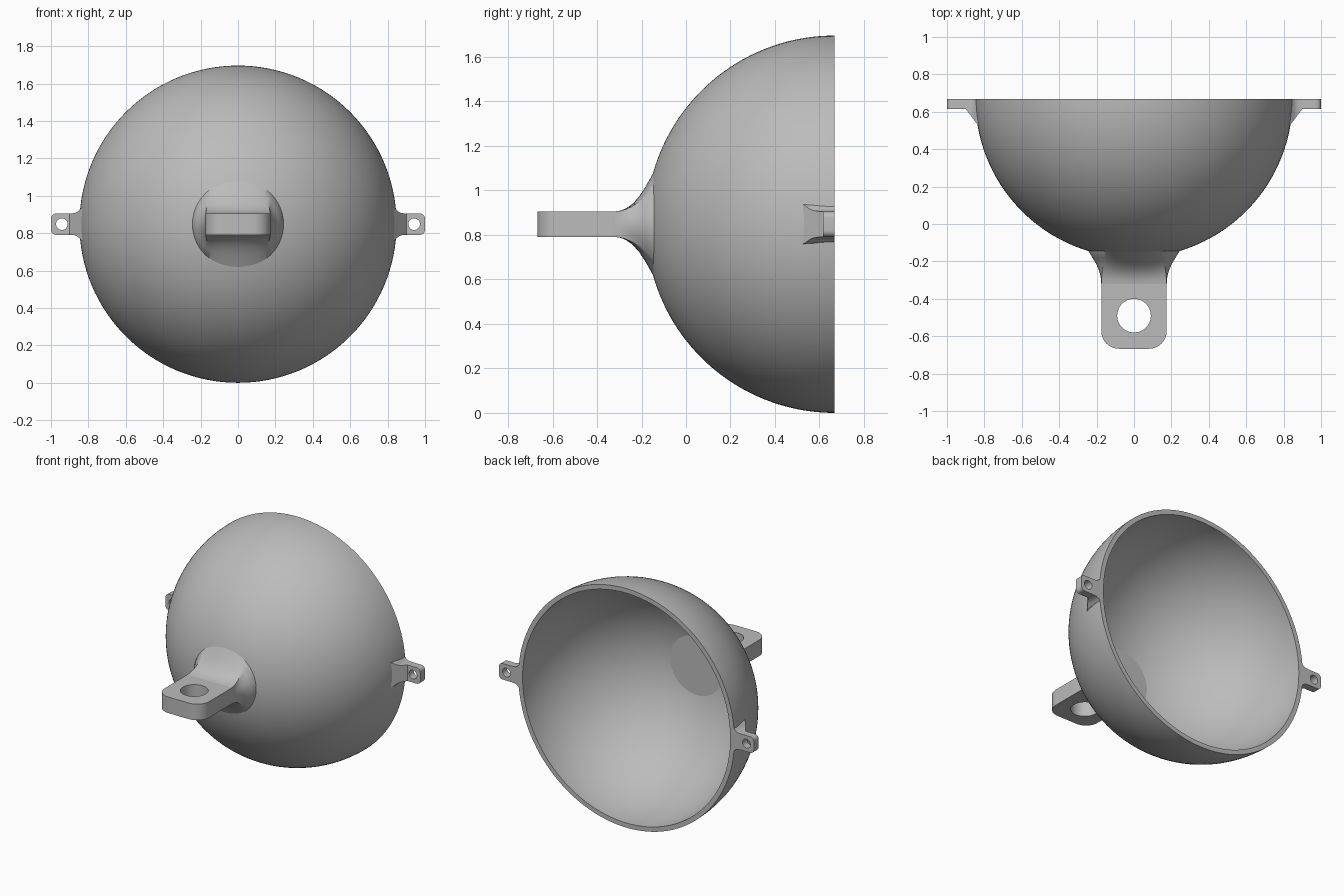
import bpy, bmesh
from math import sin, cos, pi
from mathutils import Vector

if "Cube" in bpy.data.objects:
    bpy.data.objects.remove(bpy.data.objects["Cube"], do_unlink=True)

RIM_Y, MID_Z, R_OUT, R_IN = 0.668, 0.848, 0.848, 0.815
HALF = 0.057  # half thickness of the lugs

grey = bpy.data.materials.new("plain grey")
grey.use_nodes = True
colour = (0.5, 0.5, 0.5, 1)
grey.diffuse_color = colour
grey.node_tree.nodes["Principled BSDF"].inputs["Base Color"].default_value = colour


def finish(bm, name, angle=30):
    bmesh.ops.remove_doubles(bm, verts=bm.verts, dist=1e-5)
    bmesh.ops.recalc_face_normals(bm, faces=bm.faces)
    mesh = bpy.data.meshes.new(name)
    bm.to_mesh(mesh)
    bm.free()
    mesh.materials.append(grey)
    ob = bpy.data.objects.new(name, mesh)
    bpy.context.collection.objects.link(ob)
    bpy.ops.object.select_all(action="DESELECT")
    ob.select_set(True)
    bpy.context.view_layer.objects.active = ob
    bpy.ops.object.shade_smooth_by_angle(angle=angle * pi / 180)
    return ob


def loft(name, rings, angle=30):
    """Skin a series of matching closed rings and cap both ends."""
    bm = bmesh.new()
    loops = [[bm.verts.new(p) for p in ring] for ring in rings]
    for a, b in zip(loops, loops[1:]):
        for i in range(len(a)):
            j = (i + 1) % len(a)
            bm.faces.new((a[i], a[j], b[j], b[i]))
    bm.faces.new(loops[0])
    bm.faces.new(loops[-1])
    return finish(bm, name, angle)


def arc(cx, cy, r, start, end, steps):
    return [(cx + r * cos(start + (end - start) * i / steps),
             cy + r * sin(start + (end - start) * i / steps)) for i in range(steps + 1)]


def holed_plate(name, outline, hole, place, direction):
    """Flat plate with a round hole, thickened along direction."""
    bm = bmesh.new()
    edges = []
    for loop in (outline, hole):
        vs = [bm.verts.new(place(u, v)) for u, v in loop]
        edges += [bm.edges.new((vs[i - 1], vs[i])) for i in range(len(vs))]
    bmesh.ops.triangle_fill(bm, edges=edges, use_beauty=True)
    ext = bmesh.ops.extrude_face_region(bm, geom=bm.faces[:], use_keep_orig=True)
    moved = [g for g in ext["geom"] if isinstance(g, bmesh.types.BMVert)]
    bmesh.ops.translate(bm, verts=moved, vec=Vector(direction))
    return finish(bm, name)


# Hollow hemisphere, revolved about the y axis
bm = bmesh.new()
steps = 48
profile = [(R_OUT * sin(pi / 2 * i / steps), R_OUT * cos(pi / 2 * i / steps)) for i in range(steps + 1)]
profile += [(R_IN * cos(pi / 2 * i / steps), R_IN * sin(pi / 2 * i / steps)) for i in range(steps + 1)]
vs = [bm.verts.new((r, RIM_Y - d, MID_Z)) for r, d in profile]
es = [bm.edges.new(pair) for pair in zip(vs, vs[1:])]
bmesh.ops.spin(bm, geom=vs + es, cent=(0, 0, MID_Z), axis=(0, 1, 0),
               angle=2 * pi, steps=128, use_merge=True)
finish(bm, "hemisphere_shell")

# Flared neck: a round base blending into the rectangular eye plate
# Each entry: y, half width, half height, squareness
neck = [(-0.12, 0.245, 0.245, 0), (-0.142, 0.245, 0.24, 0), (-0.18, 0.222, 0.172, 0.15),
        (-0.21, 0.204, 0.126, 0.35), (-0.24, 0.19, 0.092, 0.6), (-0.27, 0.181, 0.071, 0.82),
        (-0.295, 0.176, 0.061, 0.95), (-0.32, 0.175, HALF, 1)]
rings = []
for y, a, b, s in neck:
    ring = []
    for i in range(96):
        c, d = cos(2 * pi * i / 96), sin(2 * pi * i / 96)
        k = (1 - s) + s / max(abs(c), abs(d))
        ring.append((a * c * k, y, MID_Z + b * d * k))
    rings.append(ring)
loft("front_neck", rings, 40)

# Front eye plate with rounded end and vertical hole
outline = [(0.175, -0.32), (-0.175, -0.32)]
outline += arc(-0.08, -0.572, 0.095, pi, 1.5 * pi, 10)
outline += arc(0.08, -0.572, 0.095, 1.5 * pi, 2 * pi, 10)
holed_plate("front_eye", outline, arc(0, -0.49, 0.09, 0, 2 * pi, 48)[:-1],
            lambda u, v: (u, v, MID_Z - HALF), (0, 0, 2 * HALF))

# Side lugs on the rim, one per side
TAB_Y = 0.615
for side, label in ((1, "left"), (-1, "right")):
    outline = [(0.89, HALF), (0.89, -HALF)]
    outline += arc(0.972, -0.029, 0.028, -pi / 2, 0, 6)
    outline += arc(0.972, 0.029, 0.028, 0, pi / 2, 6)
    holed_plate(label + "_lug", outline, arc(0.942, 0, 0.031, 0, 2 * pi, 32)[:-1],
                lambda u, v: (side * u, TAB_Y, MID_Z + v), (0, RIM_Y - TAB_Y, 0))
    # Sloped gusset flaring into the shell: x, front y, half height
    sections = [(0.822, 0.512, 0.092), (0.838, 0.533, 0.086), (0.85, 0.549, 0.073),
                (0.862, 0.565, 0.064), (0.875, 0.582, 0.059), (0.9, TAB_Y, HALF)]
    loft(label + "_gusset", [[(side * x, y, MID_Z - h), (side * x, RIM_Y, MID_Z - h),
                              (side * x, RIM_Y, MID_Z + h), (side * x, y, MID_Z + h)]
                             for x, y, h in sections])
